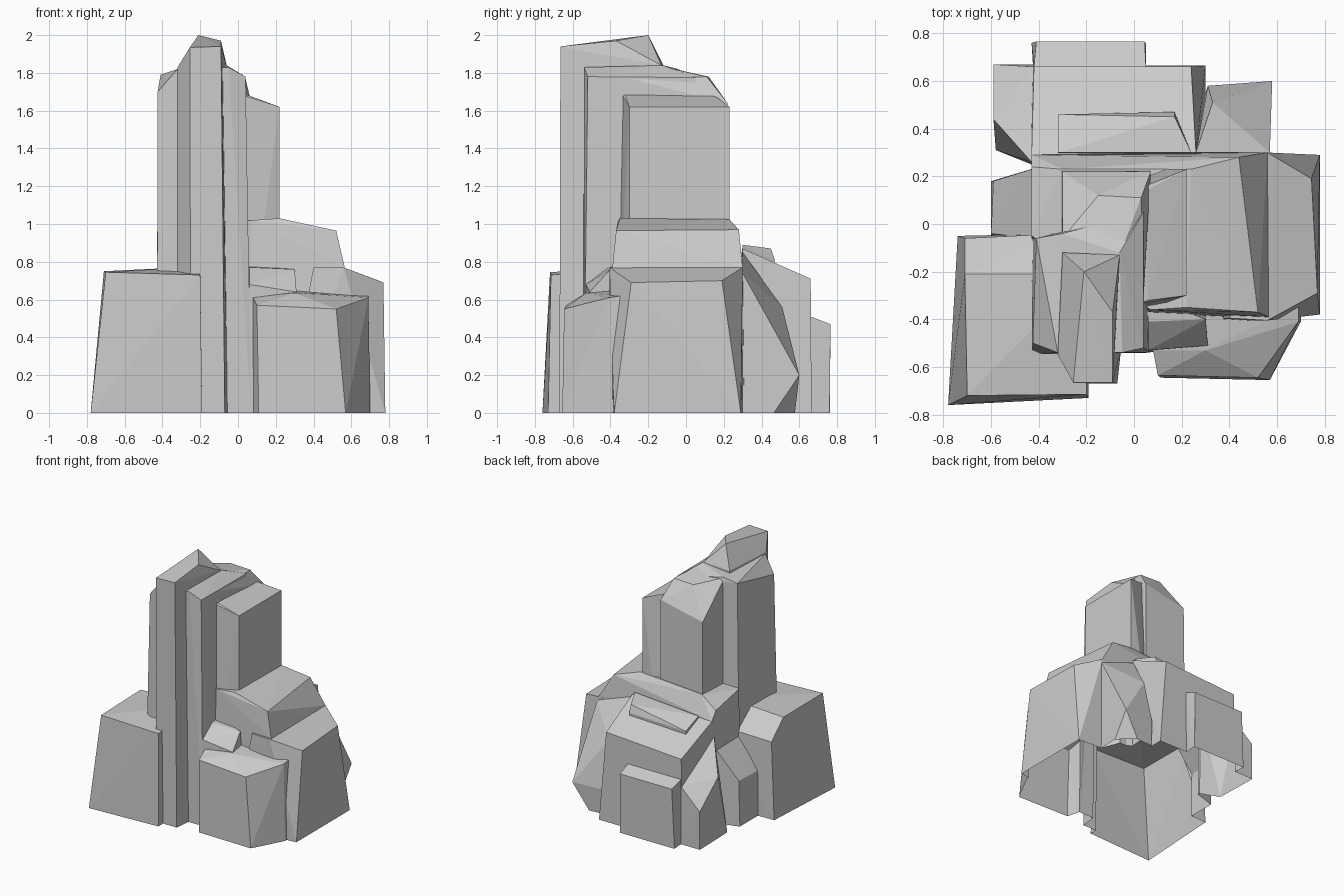
import bpy, bmesh

parts = []


def rock(name, base, top):
    """Convex faceted rock: footprint points on the ground plus points above it."""
    depth = -0.1 - 0.01 * len(parts)          # sunk below ground, trimmed later
    bm = bmesh.new()
    for x, y in base:
        bm.verts.new((x, y, 0))
        bm.verts.new((x, y, depth))
    for p in top:
        bm.verts.new(p)
    res = bmesh.ops.convex_hull(bm, input=bm.verts[:])
    bmesh.ops.delete(bm, geom=list({v for v in res["geom_interior"] + res["geom_unused"]
                                    if isinstance(v, bmesh.types.BMVert)}), context='VERTS')
    bmesh.ops.recalc_face_normals(bm, faces=bm.faces[:])
    me = bpy.data.meshes.new(name)
    bm.to_mesh(me)
    bm.free()
    ob = bpy.data.objects.new(name, me)
    bpy.context.collection.objects.link(ob)
    parts.append(ob)


# Tall spire and the slabs stepping down behind it
rock("spire",
     [(-.32, -.55), (-.25, -.67), (-.07, -.67), (-.055, -.53), (-.055, -.12), (-.32, -.12)],
     [(-.255, -.665, 1.935), (-.09, -.665, 1.94), (-.21, -.2, 2.0), (-.09, -.37, 1.97),
      (-.32, -.55, 1.83), (-.06, -.13, 1.84), (-.30, -.12, 1.84)])
rock("front_slab",
     [(-.43, -.55), (.07, -.54), (.07, -.03), (-.43, -.06)],
     [(-.425, -.5, 1.70), (-.32, -.54, 1.82), (-.05, -.54, 1.83), (.04, -.52, 1.78),
      (.04, .05, 1.775), (-.06, -.12, 1.84), (-.30, -.04, 1.82), (-.41, -.06, 1.79)])
rock("rear_slab",
     [(-.31, -.1), (.05, -.4), (.07, .23), (-.31, .23)],
     [(-.30, -.06, 1.81), (-.06, -.13, 1.835), (.04, -.3, 1.77), (.03, .11, 1.78),
      (-.15, .12, 1.78), (-.30, .22, 1.56), (.07, .22, 1.64)])
rock("side_slab",
     [(0, -.38), (.22, -.30), (.22, .23), (0, .23)],
     [(0, -.34, 1.69), (.06, -.32, 1.68), (.22, -.30, 1.62), (.22, .23, 1.62),
      (.05, .14, 1.68), (0, .14, 1.69)])

# Left front block and the small rock behind it
rock("left_block",
     [(-.78, -.76), (-.19, -.73), (-.19, -.05), (-.74, -.05)],
     [(-.70, -.72, .745), (-.2, -.715, .73), (-.2, -.21, .775), (-.71, -.21, .75),
      (-.71, -.06, .61), (-.3, -.04, .63)])
rock("left_rubble",
     [(-.6, -.1), (-.6, .18), (-.4, .24), (-.3, 0)],
     [(-.6, -.04, .36), (-.59, .18, .36), (-.43, .23, .58), (-.42, -.06, .60), (-.3, 0, .6)])

# Broad shoulder on the right, wrapping behind the slabs to the left side
rock("upper_shoulder",
     [(.05, -.40), (.57, -.39), (.57, .31), (-.43, .29), (-.43, -.08)],
     [(.07, -.36, 1.02), (.22, -.35, 1.03), (.52, -.37, .965), (.44, .28, .97),
      (.24, .23, 1.025), (-.30, .23, .99), (.565, -.39, .77), (.56, .30, .77),
      (-.43, -.05, .96), (-.43, .24, .90), (-.43, .29, .83)])
rock("lower_shoulder",
     [(.25, -.41), (.78, -.38), (.78, .29), (.25, .31)],
     [(.4, -.395, .77), (.56, -.405, .77), (.56, .3, .77), (.4, .3, .77),
      (.77, -.29, .69), (.745, .19, .70)])

# Front right block with a ledge above it
rock("front_right_block",
     [(.08, -.53), (.11, -.645), (.57, -.655), (.70, -.41), (.70, -.3), (.08, -.3)],
     [(.10, -.635, .57), (.52, -.645, .55), (.69, -.41, .61), (.30, -.53, .635),
      (.08, -.53, .61), (.3, -.34, .65), (.1, -.34, .64), (.69, -.34, .62)])
rock("front_ledge",
     [(.04, -.54), (.30, -.52), (.3, -.3), (.03, -.3)],
     [(.06, -.41, .77), (.30, -.40, .76), (.31, -.51, .64), (.06, -.53, .68), (.05, -.3, .78)])

# Rocks across the back
rock("back_block",
     [(-.43, .2), (.3, .2), (.3, .665), (-.43, .665)],
     [(-.43, .29, .83), (.26, .3, .87), (.24, .66, .71), (-.42, .66, .67)])
rock("back_ledge",
     [(-.3, .2), (.2, .2), (.17, .4), (-.3, .4)],
     [(-.32, .46, .79), (.17, .47, .81), (.17, .45, .87), (.24, .3, .89), (-.32, .3, .85)])
rock("back_step",
     [(-.42, .6), (.04, .6), (.05, .76), (-.43, .76)],
     [(-.41, .765, .47), (.045, .765, .47), (.05, .66, .51), (-.42, .66, .51)])
rock("back_right_rock",
     [(.25, .25), (.57, .31), (.30, .55)],
     [(.26, .3, .85), (.33, .51, .56), (.58, .60, .2), (.31, .58, .2), (.57, .3, .74)])
rock("back_left_rock",
     [(-.38, .67), (-.59, .67), (-.58, .31), (-.43, .25), (-.3, .2)],
     [(-.59, .44, .49), (-.59, .67, .3), (-.42, .66, .45), (-.43, .26, .70), (-.3, .25, .72)])

# Merge every rock into one shell
main = parts[0]
for other in parts[1:]:
    mod = main.modifiers.new(other.name, 'BOOLEAN')
    mod.operation = 'UNION'
    mod.solver = 'EXACT'
    mod.object = other
bpy.context.view_layer.update()
shell = bpy.data.meshes.new_from_object(main.evaluated_get(bpy.context.evaluated_depsgraph_get()))
for ob in parts:
    bpy.data.objects.remove(ob)

# Trim at ground level, leaving the underside open
bm = bmesh.new()
bm.from_mesh(shell)
bmesh.ops.bisect_plane(bm, geom=bm.verts[:] + bm.edges[:] + bm.faces[:], dist=1e-5,
                       plane_co=(0, 0, 0), plane_no=(0, 0, 1), clear_inner=True)
bm.to_mesh(shell)
bm.free()
shell.name = "rock_formation"
formation = bpy.data.objects.new("rock_formation", shell)
bpy.context.collection.objects.link(formation)
